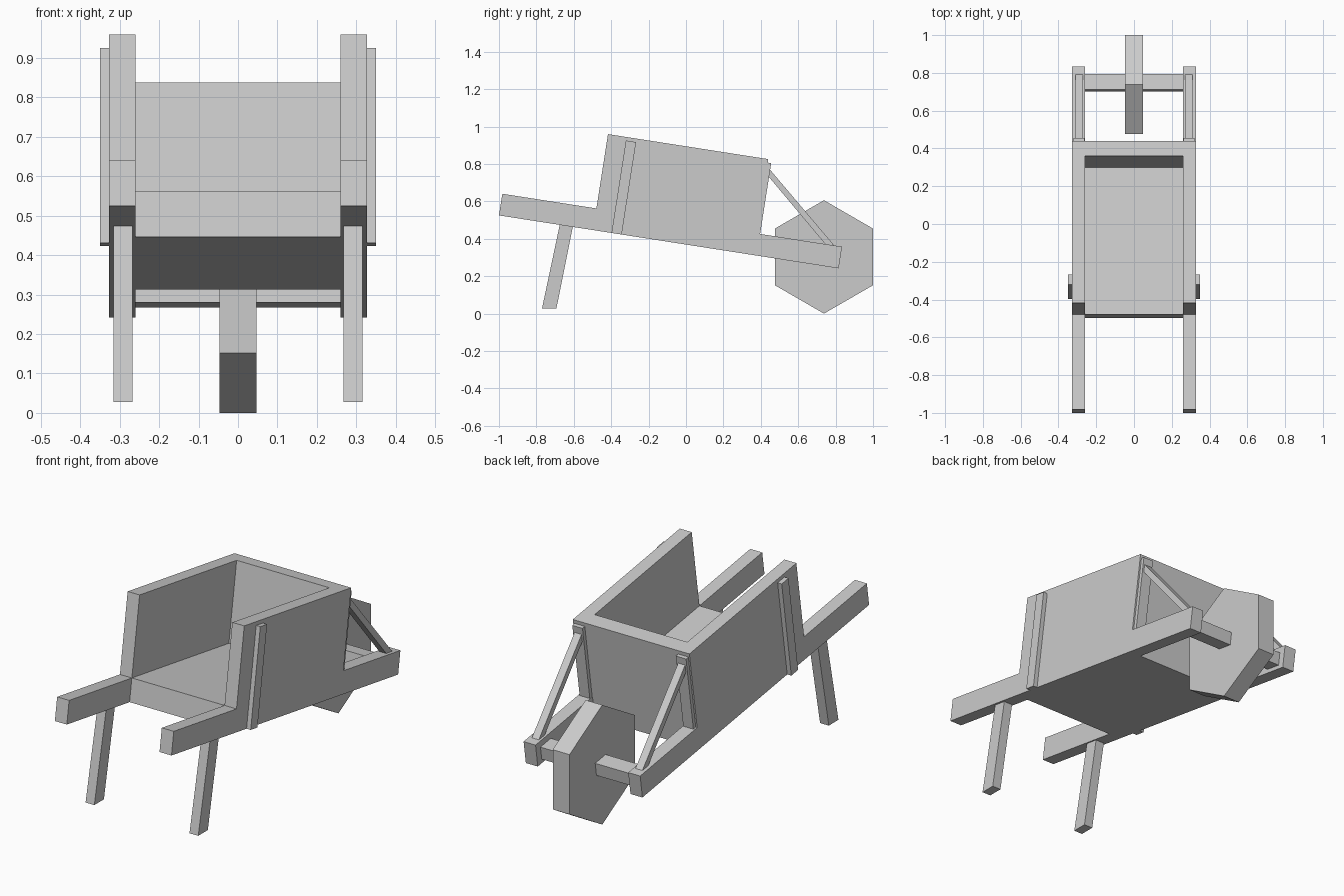
import bpy, bmesh, math

if "Cube" in bpy.data.objects:
    bpy.data.objects.remove(bpy.data.objects["Cube"])

TILT = math.radians(8.86)
C, S = math.cos(TILT), math.sin(TILT)


def tilt(u, v):
    """Barrow-frame coordinates (along rail, above rail underside) to world y, z."""
    return (-1.0 + u * C + v * S, 0.525 - u * S + v * C)


def prism(name, profile, x0, x1, mirror=False):
    """Extrude a y-z profile from x0 to x1, optionally mirrored across x = 0."""
    bm = bmesh.new()
    face = bm.faces.new([bm.verts.new((x0, y, z)) for y, z in profile])
    ext = bmesh.ops.extrude_face_region(bm, geom=[face])
    moved = [g for g in ext["geom"] if isinstance(g, bmesh.types.BMVert)]
    bmesh.ops.translate(bm, verts=moved, vec=(x1 - x0, 0, 0))
    bmesh.ops.recalc_face_normals(bm, faces=bm.faces)
    mesh = bpy.data.meshes.new(name)
    bm.to_mesh(mesh)
    bm.free()
    obj = bpy.data.objects.new(name, mesh)
    bpy.context.collection.objects.link(obj)
    if mirror:
        obj.modifiers.new("Mirror", 'MIRROR').use_axis[0] = True
    return obj


def tilted(points):
    return [tilt(u, v) for u, v in points]


def bar(u0, u1, v0, v1):
    return tilted([(u0, v0), (u1, v0), (u1, v1), (u0, v1)])


RAIL, TOP = 0.117, 0.519       # rail height, tray height
BACK, NOSE, END = 0.509, 1.376, 1.838   # tray open end, tray front, rail end

# Side boards with handles and wheel rails in one piece
prism("side_board_and_rail", tilted([
    (0, 0), (END, 0), (END, RAIL), (NOSE, RAIL),
    (NOSE, TOP), (BACK, TOP), (BACK, RAIL), (0, RAIL)]), 0.26, 0.327, True)

# Floor and front wall of the tray
prism("tray_floor_and_wall", tilted([
    (BACK, 0), (NOSE, 0), (NOSE, TOP), (NOSE - 0.08, TOP),
    (NOSE - 0.08, RAIL), (BACK, RAIL)]), -0.26, 0.26)

# Battens on the outside of the side boards
prism("side_batten", bar(0.609, 0.664, 0.0, 0.5), 0.327, 0.35, True)

# Posts on the front corners and braces down to the rails
prism("corner_post", bar(NOSE, NOSE + 0.019, RAIL, 0.5), 0.262, 0.319, True)
prism("brace", [(0.447, 0.772), (0.792, 0.365), (0.745, 0.371), (0.442, 0.732)],
      0.271, 0.31, True)

# Legs
prism("leg", [(-0.675, 0.475), (-0.605, 0.464), (-0.693, 0.027), (-0.77, 0.027)],
      0.267, 0.316, True)

# Axle
prism("axle", bar(1.719, 1.803, 0.02, 0.086), -0.262, 0.262)

# Six-sided wheel
R = 0.303
prism("wheel", [(0.7376 + R * math.sin(k * math.pi / 3), R + R * math.cos(k * math.pi / 3))
                for k in range(6)], -0.047, 0.047)
